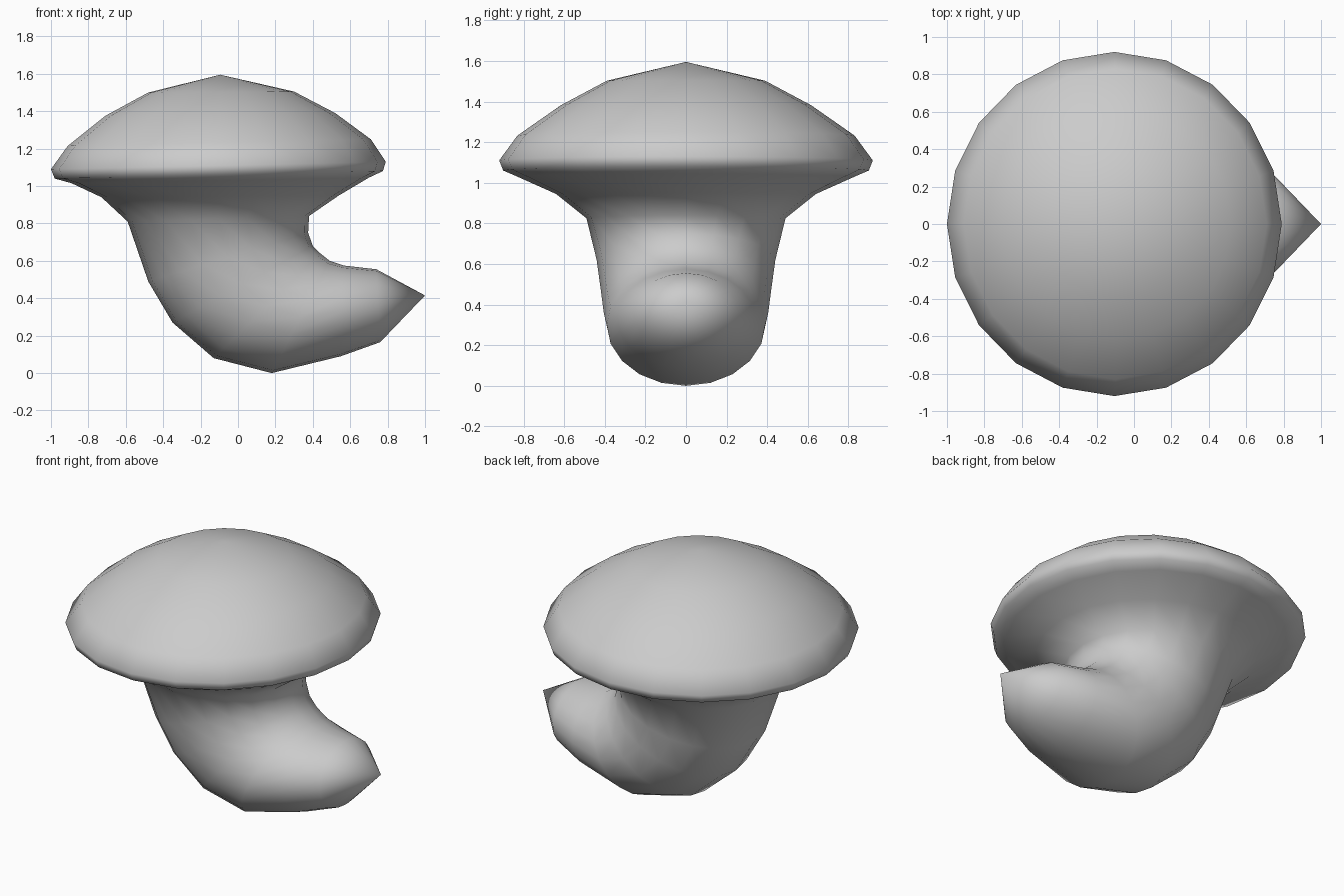
import bpy, bmesh
from math import sin, cos, pi
from mathutils import Vector

cube = bpy.data.objects.get("Cube")
if cube:
    bpy.data.objects.remove(cube, do_unlink=True)

SIDES = 20

grey = bpy.data.materials.new("plain grey")
grey.use_nodes = True
grey.diffuse_color = (0.6, 0.6, 0.6, 1)
grey.node_tree.nodes["Principled BSDF"].inputs["Base Color"].default_value = (0.6, 0.6, 0.6, 1)

# Each ring: outer point (x, z), inner point (x, z), half width in y
cap_rings = [
    ((-0.48, 1.50), (0.30, 1.505), 0.39),
    ((-0.71, 1.375), (0.52, 1.39), 0.615),
    ((-0.91, 1.215), (0.71, 1.25), 0.83),
    ((-1.0, 1.09), (0.79, 1.13), 0.92),
    ((-0.98, 1.04), (0.775, 1.08), 0.90),
]
stem_rings = [
    ((-0.89, 1.015), (0.70, 1.045), 0.83),
    ((-0.73, 0.94), (0.54, 0.95), 0.64),
    ((-0.59, 0.81), (0.38, 0.84), 0.49),
    ((-0.48, 0.49), (0.375, 0.75), 0.44),
    ((-0.35, 0.27), (0.40, 0.68), 0.42),
    ((-0.13, 0.08), (0.44, 0.64), 0.405),
    ((0.18, 0.0), (0.49, 0.60), 0.39),
    ((0.55, 0.09), (0.565, 0.575), 0.34),
    ((0.76, 0.165), (0.74, 0.555), 0.26),
]


def ring_verts(bm, outer, inner, half_width):
    """Tilted ellipse spanning the two points."""
    a = Vector((outer[0], 0, outer[1]))
    b = Vector((inner[0], 0, inner[1]))
    centre, axis = (a + b) / 2, (b - a) / 2
    side = Vector((0, half_width, 0))
    angles = [2 * pi * i / SIDES for i in range(SIDES)]
    return [bm.verts.new(centre + axis * cos(t) + side * sin(t)) for t in angles]


# One continuous skin: cap peak, rim, underside, curved stem and pointed foot
bm = bmesh.new()
peak = bm.verts.new((-0.095, 0, 1.595))
tip = bm.verts.new((1.0, 0, 0.415))
rings = [ring_verts(bm, *r) for r in cap_rings + stem_rings]
for i in range(SIDES):
    j = (i + 1) % SIDES
    bm.faces.new((peak, rings[0][i], rings[0][j]))
    for upper, lower in zip(rings, rings[1:]):
        bm.faces.new((upper[i], lower[i], lower[j], upper[j]))
    bm.faces.new((rings[-1][i], tip, rings[-1][j]))
bmesh.ops.recalc_face_normals(bm, faces=bm.faces)
for face in bm.faces:
    face.smooth = True

mesh = bpy.data.meshes.new("mushroom")
bm.to_mesh(mesh)
bm.free()
mesh.materials.append(grey)
mushroom = bpy.data.objects.new("mushroom", mesh)
bpy.context.collection.objects.link(mushroom)
